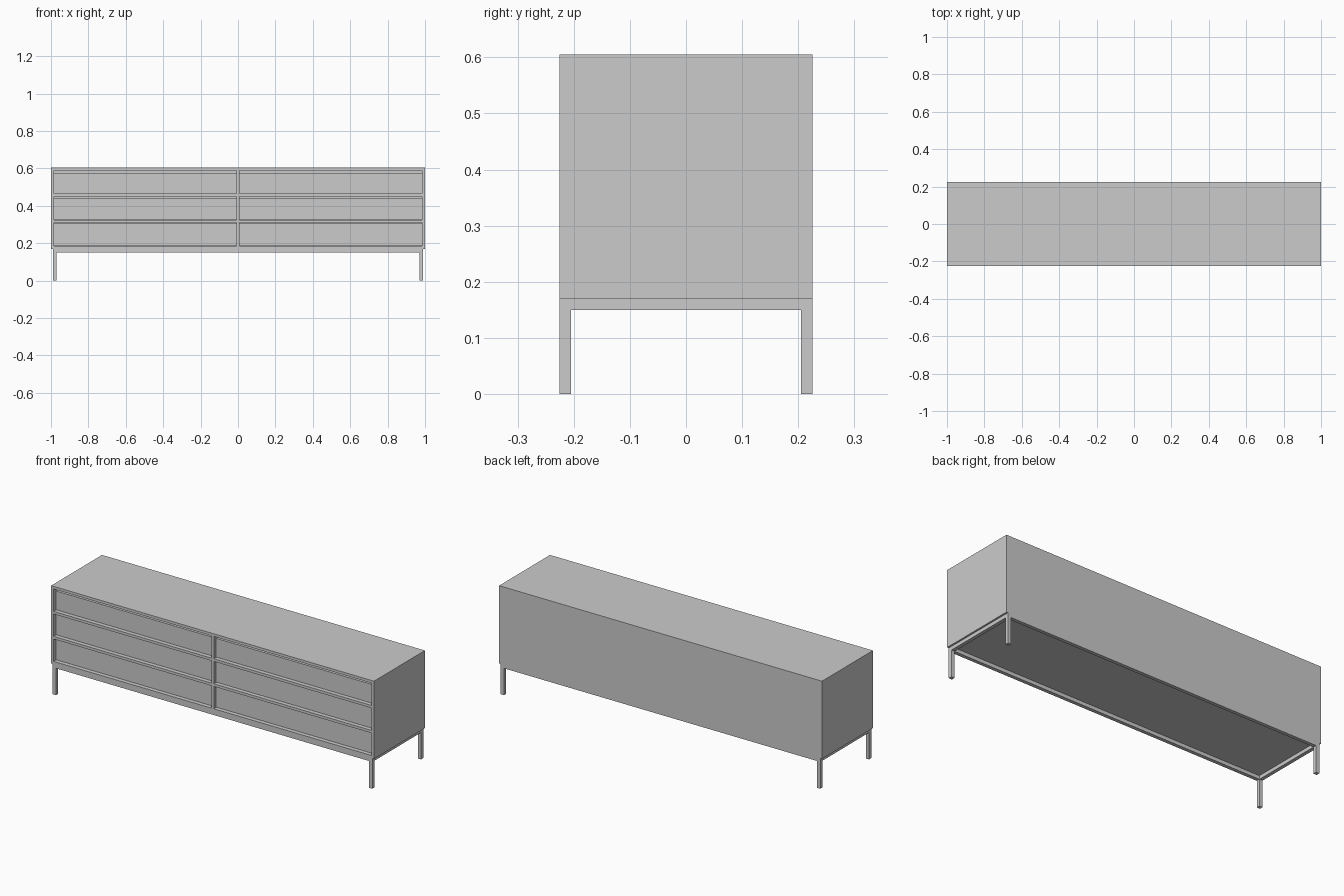
import bpy

if "Cube" in bpy.data.objects:
    bpy.data.objects.remove(bpy.data.objects["Cube"])


def box(name, x, y, z):
    """Box from (min, max) ranges on each axis."""
    bpy.ops.mesh.primitive_cube_add(
        size=1, location=[(a + b) / 2 for a, b in (x, y, z)])
    ob = bpy.context.object
    ob.name = ob.data.name = name
    ob.scale = [b - a for a, b in (x, y, z)]
    bpy.ops.object.transform_apply(location=False, rotation=False, scale=True)
    return ob


W, D = 1.0, 0.225           # half width, half depth
T, TUBE = 0.015, 0.02       # board thickness, steel tube size
Z_FRAME, Z_BASE, Z_BODY, Z_TOP = 0.15, 0.17, 0.185, 0.59
FX = 0.99                   # half width of the leg frame
RECESS = 0.02               # drawer fronts sit behind the carcass edge

# Carcass boards
box("top_panel", (-W, W), (-D, D), (Z_TOP, Z_TOP + T))
box("bottom_panel", (-W, W), (-D, D), (Z_BASE, Z_BODY))
box("left_side_panel", (-W, -W + T), (-D, D), (Z_BODY, Z_TOP))
box("right_side_panel", (W - T, W), (-D, D), (Z_BODY, Z_TOP))
box("back_panel", (-W + T, W - T), (D - T, D), (Z_BODY, Z_TOP))
box("centre_divider", (-T / 2, T / 2), (-D, D - T), (Z_BODY, Z_TOP))

# Shelves and recessed drawer fronts, one column each side of the divider
shelves = (0.31, 0.45)
drawers = ((0.187, 0.308), (0.327, 0.441), (0.467, 0.572))
for side, x0, x1 in (("left", -W + T, -T / 2), ("right", T / 2, W - T)):
    for i, z in enumerate(shelves):
        box(f"{side}_shelf_{i + 1}", (x0, x1), (-D, D - T), (z, z + T))
    for i, z in enumerate(drawers):
        box(f"{side}_drawer_front_{i + 1}", (x0 + 0.001, x1 - 0.001),
            (-D + RECESS, -D + RECESS + T), z)

# Leg frame: four square legs joined by rails
for sx, xn in ((-1, "left"), (1, "right")):
    xr = sorted((sx * FX, sx * (FX - TUBE)))
    for sy, yn in ((-1, "front"), (1, "back")):
        yr = sorted((sy * D, sy * (D - TUBE)))
        box(f"{yn}_{xn}_leg", xr, yr, (0, Z_BASE))
    box(f"{xn}_frame_rail", xr, (-D + TUBE, D - TUBE), (Z_FRAME, Z_BASE))
for sy, yn in ((-1, "front"), (1, "back")):
    yr = sorted((sy * D, sy * (D - TUBE)))
    box(f"{yn}_frame_rail", (-FX + TUBE, FX - TUBE), yr, (Z_FRAME, Z_BASE))
